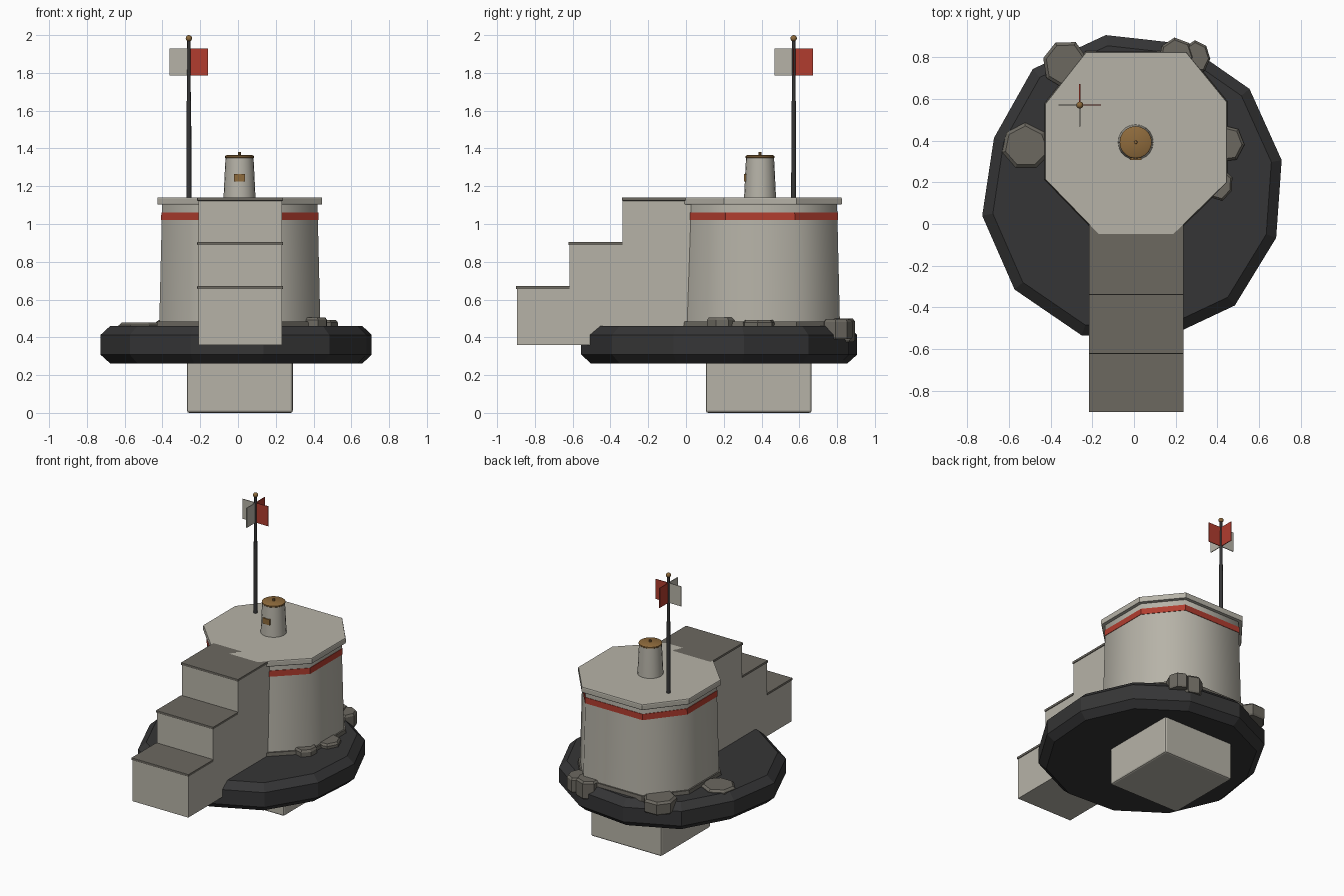
import bpy, bmesh, math, random
from mathutils import Vector

if "Cube" in bpy.data.objects:
    bpy.data.objects.remove(bpy.data.objects["Cube"])

random.seed(4)


def material(name, rgb):
    m = bpy.data.materials.new(name)
    m.diffuse_color = (*rgb, 1)
    m.use_nodes = True
    m.node_tree.nodes["Principled BSDF"].inputs["Base Color"].default_value = m.diffuse_color
    return m


LIGHT = material("light_grey", (0.47, 0.45, 0.39))
STONE = material("dark_stone", (0.15, 0.14, 0.118))
BLACK = material("charcoal", (0.036, 0.036, 0.037))
RED = material("red", (0.44, 0.046, 0.028))
BROWN = material("bronze", (0.27, 0.145, 0.045))


def finish(name, bm, mat, smooth=None):
    bmesh.ops.recalc_face_normals(bm, faces=bm.faces)
    me = bpy.data.meshes.new(name)
    bm.to_mesh(me)
    bm.free()
    me.materials.append(mat)
    ob = bpy.data.objects.new(name, me)
    bpy.context.collection.objects.link(ob)
    if smooth:
        bpy.context.view_layer.objects.active = ob
        ob.select_set(True)
        bpy.ops.object.shade_smooth_by_angle(angle=math.radians(smooth))
        ob.select_set(False)
    return ob


def loft(name, outline, levels, centre, mat, smooth=None):
    """Stack scaled copies of an outline; levels are (z, scale)."""
    bm = bmesh.new()
    rings = [[bm.verts.new((centre[0] + x * s, centre[1] + y * s, z)) for x, y in outline]
             for z, s in levels]
    n = len(outline)
    for a, b in zip(rings, rings[1:]):
        for i in range(n):
            j = (i + 1) % n
            bm.faces.new((a[i], a[j], b[j], b[i]))
    bm.faces.new(rings[0])
    bm.faces.new(rings[-1])
    return finish(name, bm, mat, smooth)


def circle(n, r=1.0):
    return [(r * math.cos(2 * math.pi * i / n), r * math.sin(2 * math.pi * i / n)) for i in range(n)]


def box(name, lo, hi, mat, bevel=0):
    bm = bmesh.new()
    bmesh.ops.create_cube(bm, size=1)
    for v in bm.verts:
        v.co = Vector([(a + b) / 2 + c * (b - a) for a, b, c in zip(lo, hi, v.co)])
    if bevel:
        bmesh.ops.bevel(bm, geom=bm.edges[:], offset=bevel, segments=2, profile=0.5, affect='EDGES')
    return finish(name, bm, mat)


# Pedestal under the disc
box("pedestal", (-0.27, 0.105, 0), (0.29, 0.665, 0.35), LIGHT, 0.012)

# Irregular twelve-sided disc with chamfered rims
radii = [0.72, 0.728, 0.73, 0.743, 0.747, 0.712, 0.74, 0.753, 0.752, 0.742, 0.744, 0.723]
disc = [(r * math.cos(math.radians(10.5 + 30 * i)), r * math.sin(math.radians(10.5 + 30 * i)))
        for i, r in enumerate(radii)]
loft("base_disc", disc, [(0.262, 0.93), (0.308, 1), (0.413, 1), (0.46, 0.93)], (0, 0.175), BLACK)

# Octagonal tower: skirting, body, stripe, roof slab
TC = (0.01, 0.39)
octagon = [(-0.24, 0.435), (0.24, 0.435), (0.436, 0.195), (0.436, -0.19),
           (0.18, -0.44), (-0.18, -0.44), (-0.437, -0.175), (-0.437, 0.185)]
loft("tower_skirting", octagon, [(0.45, 1.01), (0.485, 1.0)], TC, STONE)
loft("tower_body", octagon, [(0.45, 0.978), (1.11, 0.942)], TC, LIGHT, 60)
loft("tower_stripe", octagon, [(1.02, 0.954), (1.062, 0.952)], TC, RED)
loft("roof_slab", octagon, [(1.102, 0.996), (1.108, 1), (1.134, 1), (1.14, 0.995)], TC, LIGHT)

# Hatch turret with lid, knob and window
HC = (0.008, 0.392)
loft("turret", circle(20), [(1.13, 0.085), (1.30, 0.077), (1.352, 0.074)], HC, LIGHT, 40)
loft("turret_lid", circle(20), [(1.345, 0.07), (1.352, 0.077), (1.36, 0.077), (1.365, 0.068)], HC, BROWN, 30)
loft("lid_knob", circle(8), [(1.36, 0.009), (1.38, 0.008)], HC, BROWN, 40)
box("turret_window", (-0.02, 0.307, 1.226), (0.036, 0.34, 1.266), BROWN)

# Steps: each block reaches down to the same underside, with a dark tread
for i, (y0, y1, top) in enumerate([(-0.896, -0.617, 0.66), (-0.617, -0.335, 0.893), (-0.335, 0.03, 1.128)]):
    box(f"step_{i + 1}", (-0.21, y0, 0.36), (0.233, y1, top), LIGHT)
    box(f"tread_{i + 1}", (-0.216, y0 - 0.005, top - 0.005), (0.238, y1, top + 0.012), STONE, 0.003)

# Mast with ball finial
MX, MY = -0.26, 0.57
loft("mast", circle(10), [(1.13, 0.014), (1.65, 0.012), (1.651, 0.010), (1.975, 0.009)], (MX, MY), BLACK, 40)
bm = bmesh.new()
bmesh.ops.create_uvsphere(bm, u_segments=12, v_segments=8, radius=0.017)
bmesh.ops.translate(bm, verts=bm.verts, vec=(MX, MY, 1.983))
finish("mast_ball", bm, BROWN, 50)

# Four crossed flags, red towards +x and +y
for name, dx, dy, mat in [("flag_right", 1, 0, RED), ("flag_back", 0, 1, RED),
                          ("flag_left", -1, 0, LIGHT), ("flag_front", 0, -1, LIGHT)]:
    ends = [(MX + dx * d, MY + dy * d) for d in (0.004, 0.102)]
    xs, ys = zip(*ends)
    t = 0.0025
    box(name, (min(xs) - t * abs(dy), min(ys) - t * abs(dx), 1.786),
        (max(xs) + t * abs(dy), max(ys) + t * abs(dx), 1.928), mat)

# Rocks around the foot of the tower: x, y, half width, half depth, bottom, top
rocks = [(-0.33, 0.77, 0.115, 0.115, 0.40, 0.492), (-0.52, 0.37, 0.12, 0.115, 0.44, 0.478),
         (0.20, 0.81, 0.085, 0.08, 0.375, 0.50), (0.30, 0.80, 0.07, 0.08, 0.39, 0.495),
         (0.44, 0.385, 0.085, 0.088, 0.44, 0.492), (0.405, 0.19, 0.075, 0.078, 0.44, 0.505)]
for i, (x, y, rx, ry, z0, z1) in enumerate(rocks):
    turn = random.random()
    outline = []
    for k in range(7):
        a = 2 * math.pi * (k + turn) / 7
        r = random.uniform(0.93, 1.08)
        outline.append((rx * r * math.cos(a), ry * r * math.sin(a)))
    loft(f"rock_{i + 1}", outline, [(z0, 0.93), (z0 + 0.012, 1), (z1 - 0.014, 1), (z1, 0.86)], (x, y), STONE)
